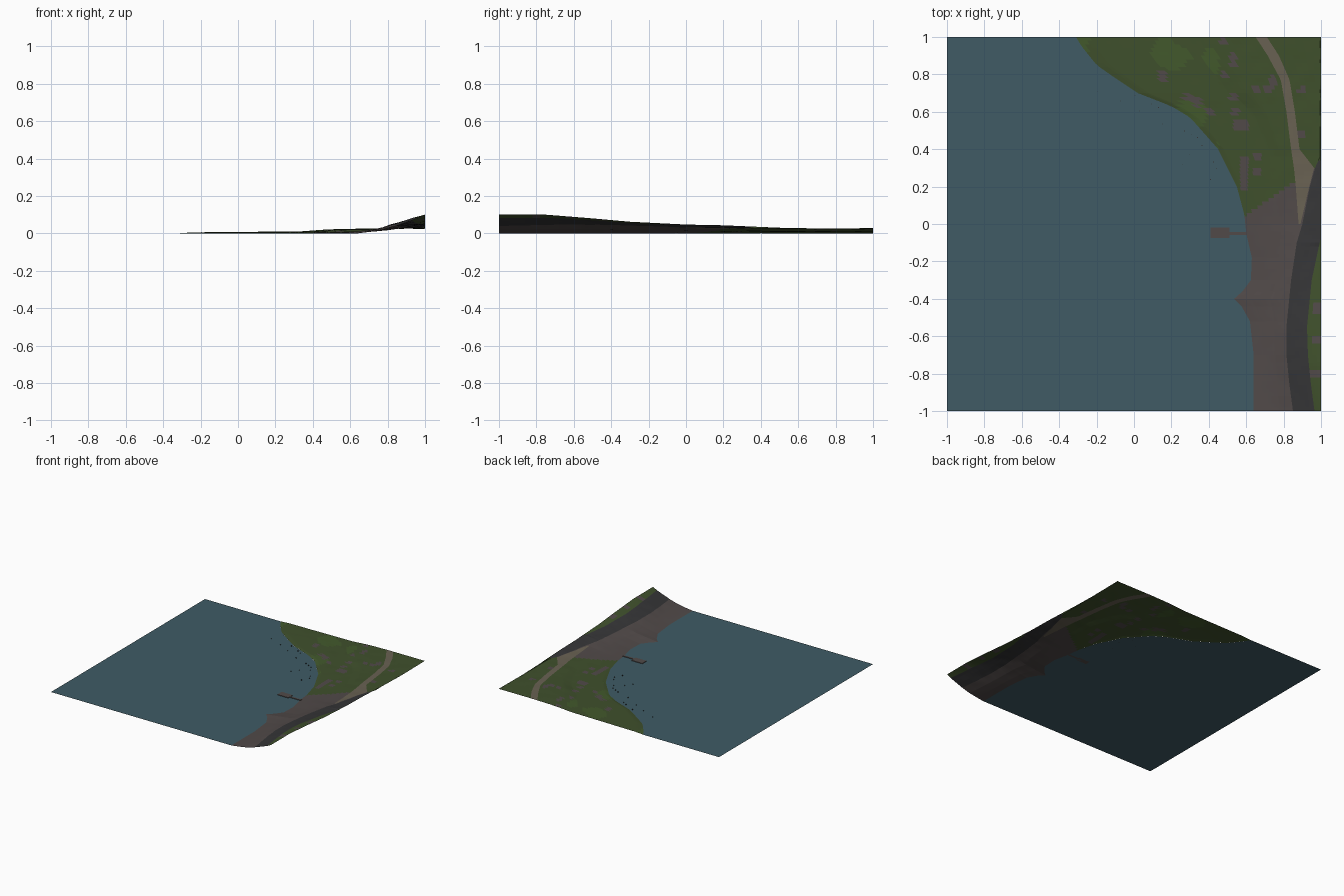
import bpy, bmesh, random
from mathutils import noise, Vector

if "Cube" in bpy.data.objects:
    bpy.data.objects.remove(bpy.data.objects["Cube"])

random.seed(4)


def material(name, rgb):
    m = bpy.data.materials.new(name)
    m.diffuse_color = (*rgb, 1)
    m.use_nodes = True
    m.node_tree.nodes["Principled BSDF"].inputs["Base Color"].default_value = m.diffuse_color
    return m


WATER = material("water", (.05, .105, .13))
GRASS = material("grass", (.05, .08, .025))
MEADOW = material("meadow", (.055, .1, .025))
SOIL = material("soil", (.082, .068, .066))
ROCK = material("rock", (.036, .036, .038))
ROAD = material("road", (.14, .12, .085))


def lerp(points, v):
    """Piecewise linear curve through (key, value) points."""
    if v <= points[0][0]:
        return points[0][1]
    for (a, p), (b, q) in zip(points, points[1:]):
        if v <= b:
            return p + (q - p) * (v - a) / (b - a)
    return points[-1][1]


# Plan outlines: x of each line as a function of y
SHORE = [(-1, .64), (-.7, .64), (-.52, .62), (-.44, .575), (-.4, .535), (-.36, .58),
         (-.3, .625), (-.18, .63), (-.05, .6), (.05, .59), (.2, .55), (.4, .45),
         (.57, .3), (.63, .2), (.7, .02), (.78, -.1), (.85, -.2), (.95, -.28), (1, -.31)]
ROAD_L = [(0, .88), (.2, .865), (.3, .855), (.4, .84), (.6, .815), (.77, .785), (.9, .715), (1, .65)]
ROAD_R = [(0, .89), (.2, .937), (.3, .963), (.4, .885), (.6, .86), (.77, .832), (.9, .775), (1, .71)]
CLIFF_BASE = [(-1, .85), (-.85, .83), (-.7, .815), (-.55, .815), (-.3, .84), (-.1, .87),
              (0, .9), (.2, .94), (.3, .968), (.36, .995), (1, .995)]
CLIFF_TOP = [(-1, .965), (-.85, .945), (-.7, .93), (-.55, .925), (-.3, .95), (-.08, .997), (1, .998)]
# Height curves
BASE_Z = [(-1, .04), (-.6, .048), (-.3, .042), (0, .032), (.3, .028), (.7, .025), (1, .026)]
EDGE_Z = [(-1, .1), (-.75, .1), (-.5, .08), (-.3, .062), (0, .047), (.2, .043),
          (.5, .03), (.7, .025), (1, .028)]
BEACH = [(0, 0), (.3, .2), (.65, .5), (1, 1)]
PLAIN = [(0, .02), (.05, .2), (.5, .42), (.6, .8), (.75, 1)]

# Bare plots scattered through the settlement
PLOTS = [(.15, .79), (.285, .68), (.335, .65), (.405, .6), (.475, .98), (.53, .86), (.53, .9),
         (.48, .8), (.53, .68), (.54, .6), (.55, .53), (.59, .53), (.655, .72), (.72, .72),
         (.74, .77), (.9, .72), (.9, .48), (.66, .36), (.66, .28), (.59, .33), (.59, .29),
         (.59, .25), (.59, .2), (.97, -.45), (.98, -.62), (.97, -.8)]


def ground(x, y):
    s, c, t = lerp(SHORE, y), lerp(CLIFF_BASE, y), lerp(CLIFF_TOP, y)
    base, edge = lerp(BASE_Z, y), lerp(EDGE_Z, y)
    rough = noise.noise(Vector((x * 12, y * 12, 0)))
    if x <= c:
        u = (x - s) / (c - s)
        k = lerp([(0, 0), (.4, 1)], y)
        z = base * (lerp(BEACH, u) * (1 - k) + lerp(PLAIN, u) * k)
        return max(0, z * (1 + .06 * rough))
    if x <= t:
        top = base + (edge - base) * .7 if t < .99 else edge
        v = (x - c) / (t - c)
        return base + (top - base) * v + .003 * rough * v * (1 - v) * 4
    low = base + (edge - base) * .7 if t < .99 else edge
    return low + (edge - low) * (x - t) / (1 - t)


def sheet(name, rows, zone, mats):
    """Flat-shaded surface through rows of points; zone picks each face's material."""
    bm = bmesh.new()
    grid = [[bm.verts.new(p) for p in row] for row in rows]
    for a, b in zip(grid, grid[1:]):
        for j in range(len(a) - 1):
            f = bm.faces.new((a[j], a[j + 1], b[j + 1], b[j]))
            f.material_index = zone(f.calc_center_median(), j)
    me = bpy.data.meshes.new(name)
    bm.to_mesh(me)
    bm.free()
    for m in mats:
        me.materials.append(m)
    ob = bpy.data.objects.new(name, me)
    bpy.context.collection.objects.link(ob)
    return ob


def box(name, x0, x1, y0, y1, z0, z1, mat):
    bpy.ops.mesh.primitive_cube_add(size=1, location=((x0 + x1) / 2, (y0 + y1) / 2, (z0 + z1) / 2))
    ob = bpy.context.object
    ob.name = name
    ob.scale = (x1 - x0, y1 - y0, z1 - z0)
    ob.data.materials.append(mat)


YS = [-1 + i * .02 for i in range(101)]
SEGS = [40, 2, 6, 5, 3]          # columns: coast, road, verge, cliff, plateau

# Land
land_rows = []
for y in YS:
    c = lerp(CLIFF_BASE, y)
    ra, rb = (lerp(ROAD_L, y), lerp(ROAD_R, y)) if y >= -.001 else (c - .02, c - .01)
    lines = [lerp(SHORE, y), ra, rb, c, lerp(CLIFF_TOP, y), 1]
    xs = [a + (b - a) * i / n for a, b, n in zip(lines, lines[1:], SEGS) for i in range(n)] + [1]
    land_rows.append([(x, y, ground(x, y)) for x in xs])


def land_zone(p, j):
    if 48 <= j < 53 and p.y < .34:
        return 3
    if 40 <= j < 42 and p.y > 0:
        return 4
    if j < 48 and p.y < .05 + (p.x - .6) * .68 and p.y < .3:
        return 2
    if any(abs(p.x - a) < .021 and abs(p.y - b) < .021 for a, b in PLOTS):
        return 2
    return 1 if noise.noise(Vector((p.x * 5, p.y * 5, 3))) > .1 and p.x < .45 else 0


sheet("land", land_rows, land_zone, [GRASS, MEADOW, SOIL, ROCK, ROAD])

# Water up to the shoreline
sheet("water", [[(-1, y, 0), (lerp(SHORE, y), y, 0)] for y in YS], lambda p, j: 0, [WATER])

# Pier
box("pier_head", .41, .51, -.075, -.018, 0, .004, SOIL)
box("pier_walkway", .51, .61, -.06, -.043, 0, .004, SOIL)

# Mooring posts in the bay
for i in range(16):
    y = random.uniform(.2, .75)
    x = lerp(SHORE, y) - random.uniform(.04, .25)
    box(f"mooring_post_{i}", x, x + .004, y, y + .004, 0, .006, ROCK)
